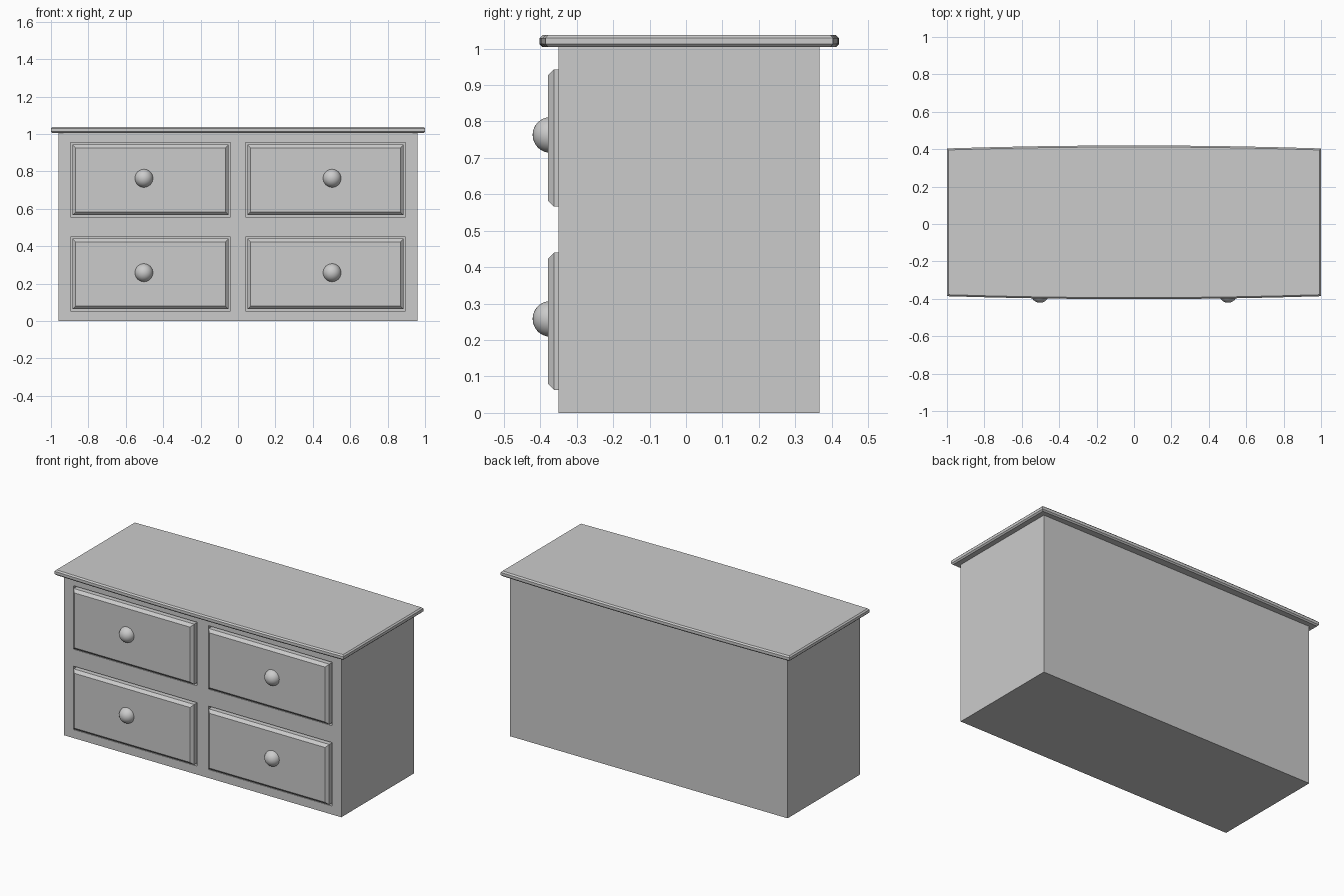
import bpy, bmesh

if "Cube" in bpy.data.objects:
    bpy.data.objects.remove(bpy.data.objects["Cube"])

def finish(name, bm):
    bmesh.ops.recalc_face_normals(bm, faces=bm.faces)
    me = bpy.data.meshes.new(name)
    bm.to_mesh(me)
    bm.free()
    ob = bpy.data.objects.new(name, me)
    bpy.context.collection.objects.link(ob)
    return ob

def box(name, x0, x1, y0, y1, z0, z1):
    bm = bmesh.new()
    bmesh.ops.create_cube(bm, size=1)
    for v in bm.verts:
        v.co = (x0 if v.co.x < 0 else x1, y0 if v.co.y < 0 else y1, z0 if v.co.z < 0 else z1)
    return finish(name, bm)

def loft(name, rings):
    bm = bmesh.new()
    loops = [[bm.verts.new(p) for p in r] for r in rings]
    n = len(loops[0])
    for a, b in zip(loops, loops[1:]):
        for i in range(n):
            bm.faces.new((a[i], a[(i + 1) % n], b[(i + 1) % n], b[i]))
    bm.faces.new(loops[0])
    bm.faces.new(loops[-1])
    return finish(name, bm)

# Carcass, with a narrow reveal cut around each drawer
body = box("carcass", -0.96, 0.96, -0.35, 0.367, 0, 1.01)
columns = ((-0.895, -0.04), (0.04, 0.895))
rows = ((0.053, 0.45, 0.258), (0.556, 0.953, 0.763))

def drawer(x0, x1, z0, z1):
    # inset from the opening and depth, back to front
    profile = ((0.01, -0.33), (0.01, -0.362), (0.027, -0.379))
    return loft("drawer_front", [[(x0 + d, y, z0 + d), (x1 - d, y, z0 + d),
                                  (x1 - d, y, z1 - d), (x0 + d, y, z1 - d)] for d, y in profile])

for (x0, x1), kx in zip(columns, (-0.503, 0.503)):
    for z0, z1, kz in rows:
        cutter = box("opening_cutter", x0, x1, -0.5, -0.33, z0, z1)
        cutter.hide_render = True
        cutter.hide_set(True)
        mod = body.modifiers.new("opening", 'BOOLEAN')
        mod.operation = 'DIFFERENCE'
        mod.solver = 'EXACT'
        mod.object = cutter
        drawer(x0, x1, z0, z1)
        # Round knob
        bpy.ops.mesh.primitive_uv_sphere_add(segments=32, ring_count=16, radius=0.049,
                                             location=(kx, -0.372, kz))
        bpy.context.object.name = "knob"
        bpy.ops.object.shade_smooth()

# Top board: bowed front and back, chamfered edge
xs = [i / 4 - 1 for i in range(9)]
def outline(inset, z):
    front = [(x * (1 - inset), -0.386 - 0.016 * (1 - x * x) + inset, z) for x in xs]
    back = [(x * (1 - inset), 0.404 + 0.016 * (1 - x * x) - inset, z) for x in reversed(xs)]
    return front + back

loft("top_board", [outline(d, z) for d, z in ((0.008, 1.004), (0, 1.012), (0, 1.029), (0.008, 1.037))])

# Apply the openings and drop the cutters
bpy.context.view_layer.objects.active = body
for m in list(body.modifiers):
    bpy.ops.object.modifier_apply(modifier=m.name)
for ob in [o for o in bpy.data.objects if o.name.startswith("opening_cutter")]:
    bpy.data.objects.remove(ob)
